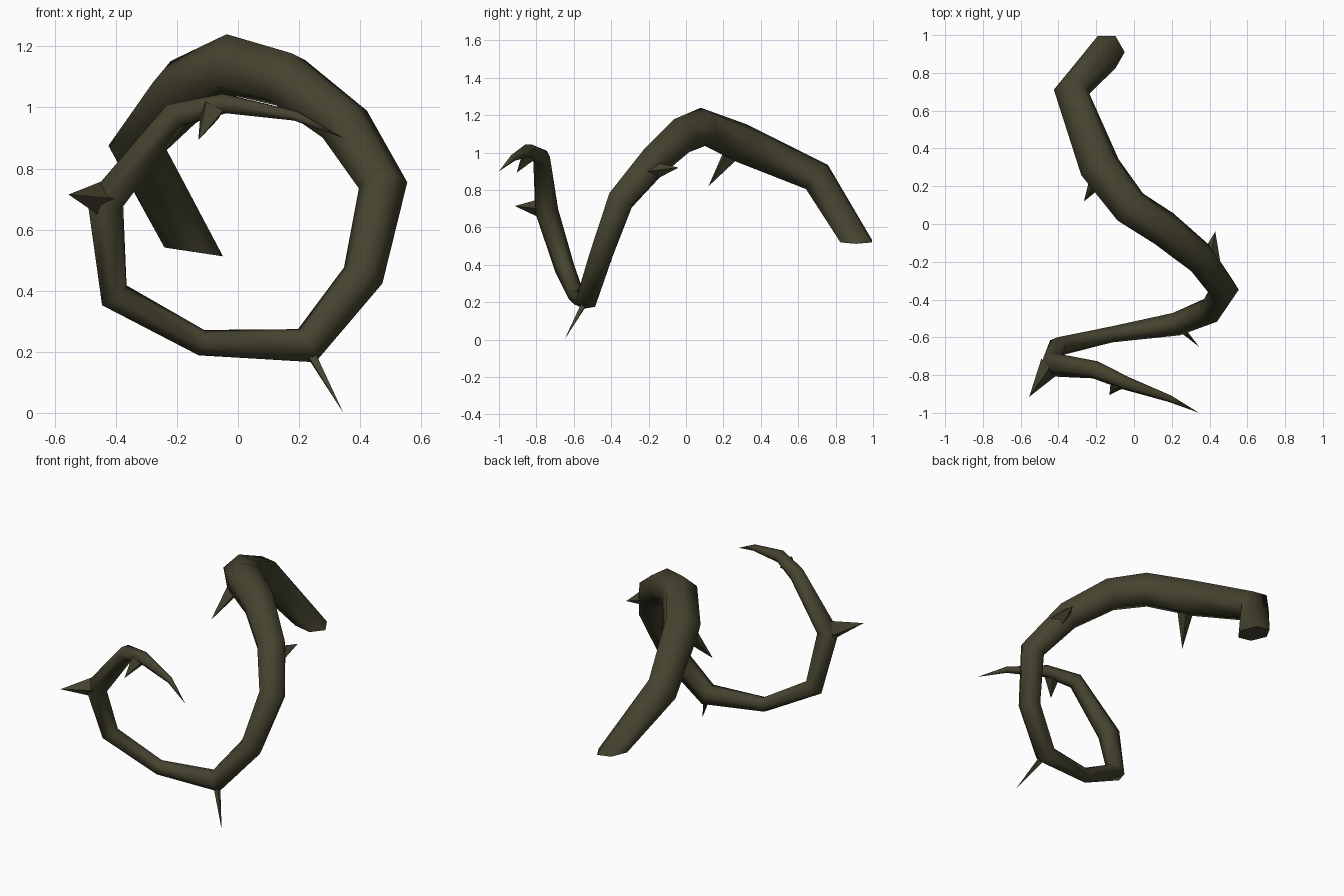
import bpy, bmesh, math
from mathutils import Vector

if "Cube" in bpy.data.objects:
    bpy.data.objects.remove(bpy.data.objects["Cube"])

mat = bpy.data.materials.new("dark olive bark")
mat.diffuse_color = (0.060, 0.056, 0.028, 1)
mat.use_nodes = True
mat.node_tree.nodes["Principled BSDF"].inputs["Base Color"].default_value = mat.diffuse_color

# Centre line of the vine: x, y, z, radius (last point is the tip)
PATH = [
    (-0.145, 0.91, 0.527, 0.097), (-0.33, 0.70, 0.87, 0.095),
    (-0.18, 0.30, 1.05, 0.112), (-0.02, 0.09, 1.138, 0.104),
    (0.16, -0.025, 1.09, 0.098), (0.35, -0.18, 0.945, 0.088),
    (0.475, -0.35, 0.745, 0.08), (0.41, -0.455, 0.45, 0.069),
    (0.225, -0.53, 0.22, 0.063), (-0.12, -0.585, 0.23, 0.044),
    (-0.405, -0.65, 0.385, 0.054), (-0.435, -0.745, 0.69, 0.064),
    (-0.205, -0.772, 0.975, 0.047), (-0.045, -0.842, 1.013, 0.036),
    (0.19, -0.925, 0.972, 0.018), (0.345, -1.0, 0.90, 0.0),
]
SIDES = 6


def finish(bm, name):
    bmesh.ops.recalc_face_normals(bm, faces=bm.faces)
    me = bpy.data.meshes.new(name)
    bm.to_mesh(me)
    bm.free()
    me.materials.append(mat)
    ob = bpy.data.objects.new(name, me)
    bpy.context.collection.objects.link(ob)
    return ob


# Vine: six-sided tube with mitred rings, capped root, pointed tip
def build_vine():
    pts = [Vector(p[:3]) for p in PATH]
    bm = bmesh.new()
    rings = []
    side = Vector((1, 0, 0.15))
    for i, p in enumerate(pts[:-1]):
        if i == 0:
            t = Vector((0.15, 0, 1))          # root is cut almost level
        else:
            t = (p - pts[i - 1]).normalized() + (pts[i + 1] - p).normalized()
        t.normalize()
        side = (side - t * side.dot(t)).normalized()
        up = t.cross(side)
        r = PATH[i][3]
        rings.append([bm.verts.new(p + r * (math.cos(a) * side + math.sin(a) * up))
                      for a in (k * math.tau / SIDES for k in range(SIDES))])
    for a, b in zip(rings, rings[1:]):
        for k in range(SIDES):
            n = (k + 1) % SIDES
            bm.faces.new((a[k], a[n], b[n], b[k]))
    tip = bm.verts.new(pts[-1])
    for k in range(SIDES):
        bm.faces.new((rings[-1][k], rings[-1][(k + 1) % SIDES], tip))
    for f in bm.faces:
        f.smooth = True
    bm.faces.new(rings[0]).smooth = False
    for e in bm.edges:
        if len(e.link_faces) == 2 and not all(f.smooth for f in e.link_faces):
            e.smooth = False
    return finish(bm, "vine")


# Thorn: four-sided spike from base to tip
def build_thorn(name, base, tip, radius):
    base, tip = Vector(base), Vector(tip)
    axis = tip - base
    bm = bmesh.new()
    bmesh.ops.create_cone(bm, cap_ends=True, segments=4, radius1=radius,
                          radius2=0, depth=axis.length)
    rot = axis.to_track_quat('Z', 'Y')
    for v in bm.verts:
        v.co = rot @ v.co + (base + tip) / 2
    finish(bm, name)


build_vine()
THORNS = [
    ((-0.185, 0.245, 1.0), (-0.265, 0.12, 0.82), 0.05),
    ((0.40, -0.20, 0.90), (0.43, -0.04, 0.92), 0.06),
    ((0.235, -0.54, 0.20), (0.345, -0.65, 0.0), 0.02),
    ((-0.44, -0.75, 0.70), (-0.555, -0.915, 0.715), 0.062),
    ((-0.085, -0.84, 0.99), (-0.13, -0.905, 0.893), 0.045),
]
for i, (b, t, r) in enumerate(THORNS):
    build_thorn(f"thorn_{i + 1}", b, t, r)
